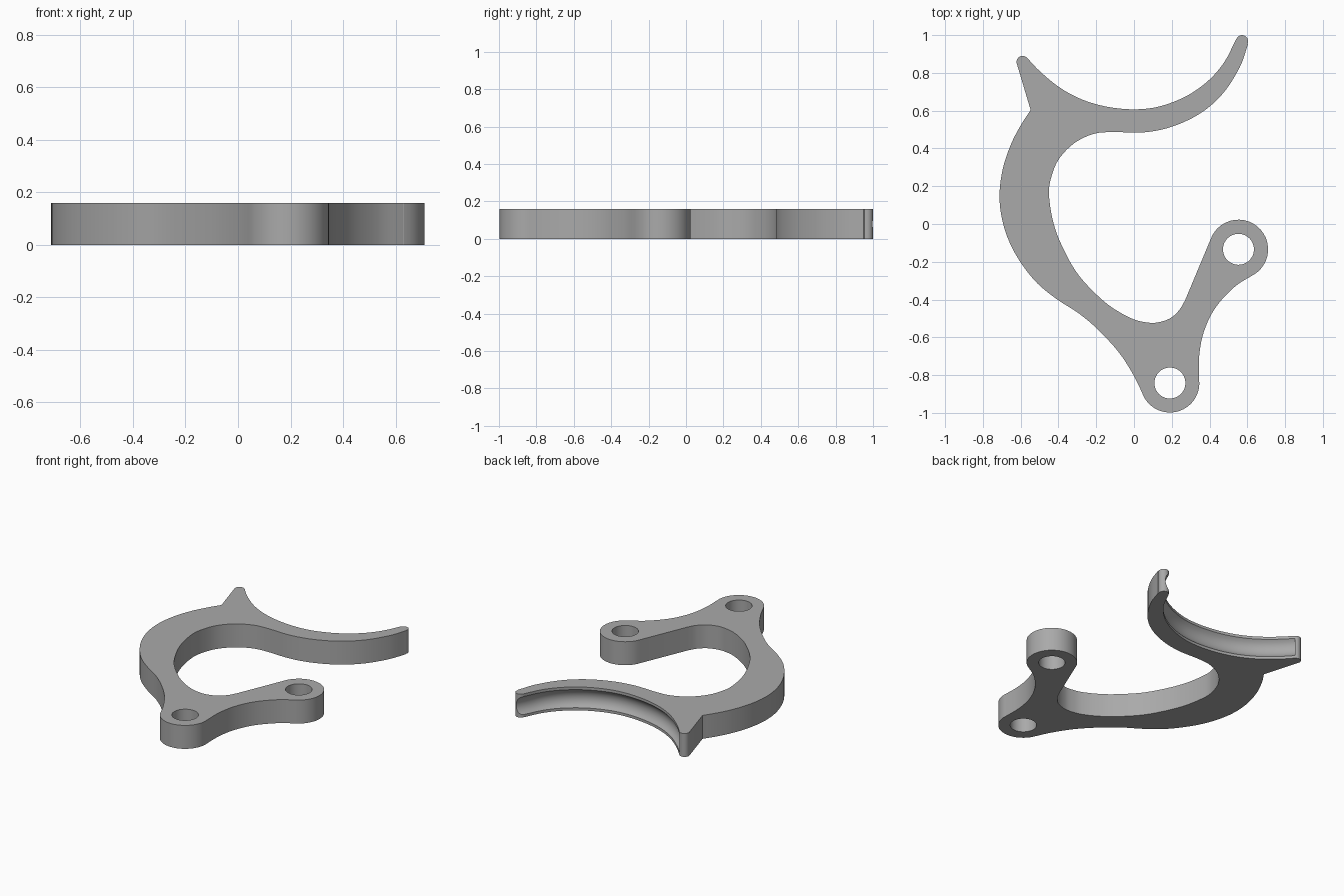
import bpy, bmesh
from math import cos, sin, radians
from mathutils import Vector

THICK = 0.16

if "Cube" in bpy.data.objects:
    bpy.data.objects.remove(bpy.data.objects["Cube"], do_unlink=True)

grey = bpy.data.materials.new("plain grey")
grey.use_nodes = True
grey.diffuse_color = (0.4, 0.4, 0.4, 1)
grey.node_tree.nodes["Principled BSDF"].inputs["Base Color"].default_value = (0.4, 0.4, 0.4, 1)


def smooth_run(points, steps=5):
    """Catmull-Rom curve through the points."""
    p = [Vector(q) for q in points]
    p = [2 * p[0] - p[1]] + p + [2 * p[-1] - p[-2]]
    out = []
    for a, b, c, d in zip(p, p[1:], p[2:], p[3:]):
        for i in range(steps):
            t = i / steps
            out.append(0.5 * (2 * b + (c - a) * t + (2 * a - 5 * b + 4 * c - d) * t ** 2
                              + (3 * b - a - 3 * c + d) * t ** 3))
    return out + [p[-2]]


def arc(centre, radius, start, end, steps=24):
    angles = [radians(start + (end - start) * i / steps) for i in range(steps + 1)]
    return [Vector((centre[0] + radius * cos(a), centre[1] + radius * sin(a))) for a in angles]


def prism(name, outline, low, high):
    """Closed outline pulled up into a solid."""
    bm = bmesh.new()
    face = bm.faces.new([bm.verts.new((p.x, p.y, low)) for p in outline])
    top = bmesh.ops.extrude_face_region(bm, geom=[face])["geom"]
    bmesh.ops.translate(bm, vec=(0, 0, high - low),
                        verts=[v for v in top if isinstance(v, bmesh.types.BMVert)])
    bmesh.ops.remove_doubles(bm, verts=bm.verts, dist=0.0005)
    bmesh.ops.recalc_face_normals(bm, faces=bm.faces)
    mesh = bpy.data.meshes.new(name)
    bm.to_mesh(mesh)
    bm.free()
    obj = bpy.data.objects.new(name, mesh)
    bpy.context.collection.objects.link(obj)
    return obj


def activate(obj):
    bpy.ops.object.select_all(action='DESELECT')
    obj.select_set(True)
    bpy.context.view_layer.objects.active = obj


def cut(target, cutter):
    mod = target.modifiers.new("cut", 'BOOLEAN')
    mod.operation, mod.solver, mod.object = 'DIFFERENCE', 'EXACT', cutter
    activate(target)
    bpy.ops.object.modifier_apply(modifier=mod.name)
    bpy.data.objects.remove(cutter, do_unlink=True)


# Eyelets
upper_eye, lower_eye = (0.553, -0.134), (0.19, -0.842)

# Edges of the hook, clockwise from the long tip
inner_edge = smooth_run([
    (0.603, 0.95), (0.56, 0.83), (0.47, 0.69), (0.35, 0.585), (0.2, 0.515), (0.05, 0.485),
    (-0.12, 0.487), (-0.22, 0.475), (-0.32, 0.425), (-0.4, 0.34), (-0.44, 0.24), (-0.45, 0.15),
    (-0.425, 0), (-0.37, -0.14), (-0.29, -0.275), (-0.17, -0.4), (-0.08, -0.465), (0, -0.505),
    (0.06, -0.52), (0.12, -0.522), (0.19, -0.5), (0.24, -0.455), (0.27, -0.405)])
neck_edge = smooth_run([(0.63, -0.27), (0.53, -0.335), (0.43, -0.445), (0.37, -0.57),
                        (0.345, -0.7), (0.345, -0.83)])
back_edge = smooth_run([
    (0.055, -0.92), (0, -0.805), (-0.08, -0.68), (-0.19, -0.56), (-0.29, -0.475), (-0.42, -0.39),
    (-0.53, -0.295), (-0.63, -0.155), (-0.69, -0.01), (-0.712, 0.14), (-0.695, 0.29),
    (-0.65, 0.425), (-0.595, 0.53), (-0.547, 0.603)])
saddle_edge = smooth_run([
    (-0.567, 0.881), (-0.5, 0.81), (-0.4, 0.727), (-0.3, 0.67), (-0.2, 0.634), (-0.1, 0.614),
    (0, 0.607), (0.1, 0.615), (0.2, 0.643), (0.3, 0.69), (0.4, 0.765), (0.48, 0.86), (0.541, 0.98)])

outline = (inner_edge
           + arc(upper_eye, 0.157, 162, -60)
           + neck_edge
           + arc(lower_eye, 0.156, 0, -150)
           + back_edge
           + arc((-0.59, 0.858), 0.032, 190, 45, 10)
           + saddle_edge
           + arc((0.572, 0.968), 0.032, 155, -25, 10))
hook = prism("hook_plate", outline, 0, THICK)
hook.data.materials.append(grey)

# Pin holes
for eye in (upper_eye, lower_eye):
    cut(hook, prism("hole_cutter", arc(eye, 0.082, 0, 352.5, 47), -0.1, THICK + 0.1))

# Rounded groove along the saddle
path = []
for i, p in enumerate(saddle_edge):
    along = (saddle_edge[min(i + 1, len(saddle_edge) - 1)] - saddle_edge[max(i - 1, 0)]).normalized()
    path.append(p + 0.05 * Vector((-along.y, along.x)))
path.append(path[-1] + 0.1 * (path[-1] - path[-2]).normalized())
curve = bpy.data.curves.new("groove_cutter", 'CURVE')
curve.dimensions = '3D'
curve.bevel_depth, curve.bevel_resolution, curve.use_fill_caps = 0.08, 8, True
spline = curve.splines.new('POLY')
spline.points.add(len(path) - 1)
for point, p in zip(spline.points, path):
    point.co = (p.x, p.y, THICK / 2, 1)
groove = bpy.data.objects.new("groove_cutter", curve)
bpy.context.collection.objects.link(groove)
activate(groove)
bpy.ops.object.convert(target='MESH')
cut(hook, bpy.context.view_layer.objects.active)

activate(hook)
bpy.ops.object.shade_smooth_by_angle(angle=radians(25))
